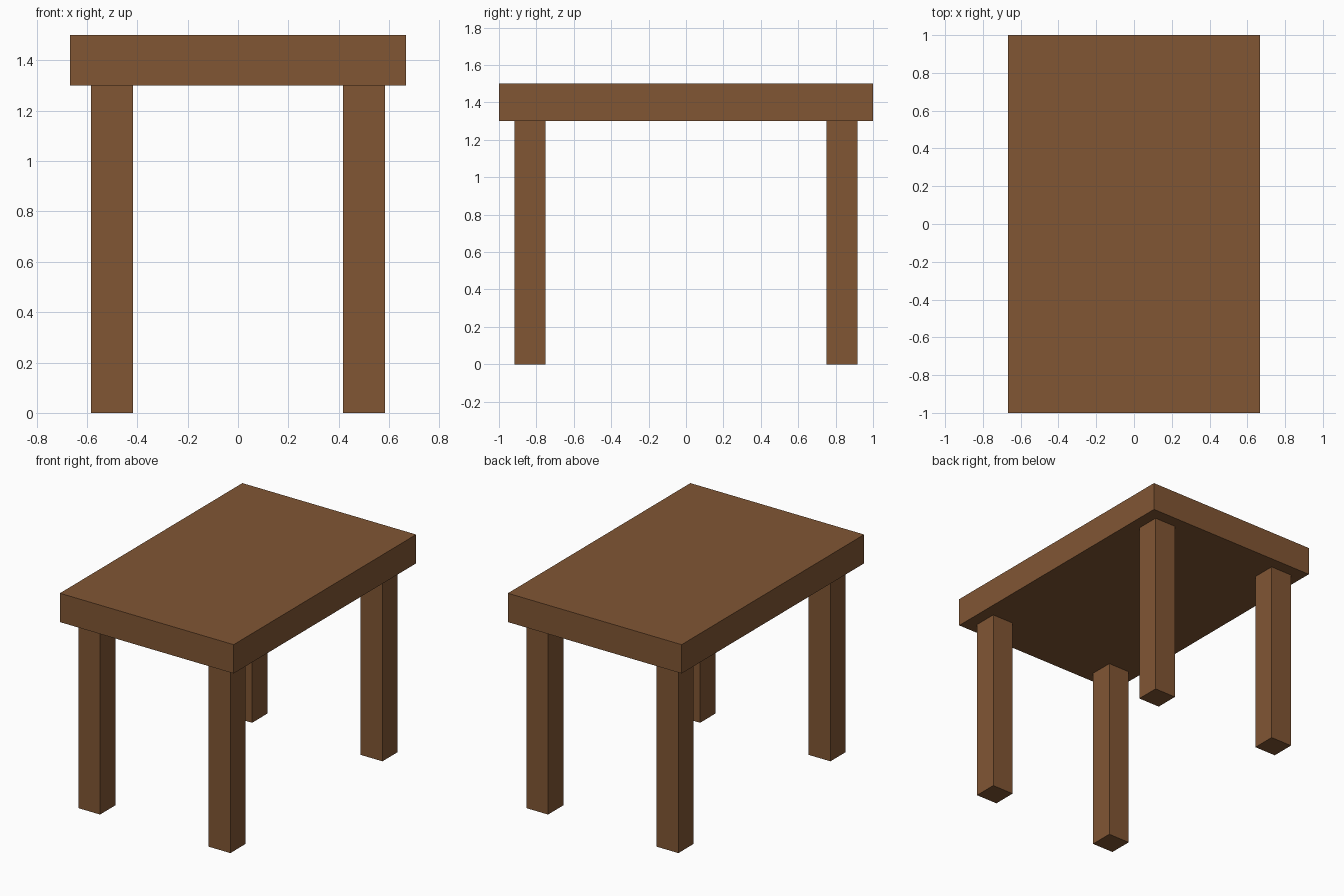
import bpy

if "Cube" in bpy.data.objects:
    bpy.data.objects.remove(bpy.data.objects["Cube"])

# Single brown wood colour
wood = bpy.data.materials.new("brown wood")
wood.diffuse_color = (0.22, 0.093, 0.034, 1.0)
wood.use_nodes = True
wood.node_tree.nodes["Principled BSDF"].inputs["Base Color"].default_value = wood.diffuse_color


def box(name, centre, size):
    bpy.ops.mesh.primitive_cube_add(size=1, location=centre)
    obj = bpy.context.object
    obj.name = name
    obj.scale = size
    bpy.ops.object.transform_apply(location=False, rotation=False, scale=True)
    obj.data.materials.append(wood)
    return obj


# Table top slab
TOP_Z, THICK = 1.5, 0.2
LEG_H = TOP_Z - THICK
box("table_top", (0, 0, TOP_Z - THICK / 2), (4 / 3, 2, THICK))

# Four square legs, inset from the corners
LEG = 1 / 6
for sy, end in ((-1, "front"), (1, "back")):
    for sx, side in ((-1, "left"), (1, "right")):
        box(f"{end}_{side}_leg", (sx * 0.5, sy * 5 / 6, LEG_H / 2), (LEG, LEG, LEG_H))
